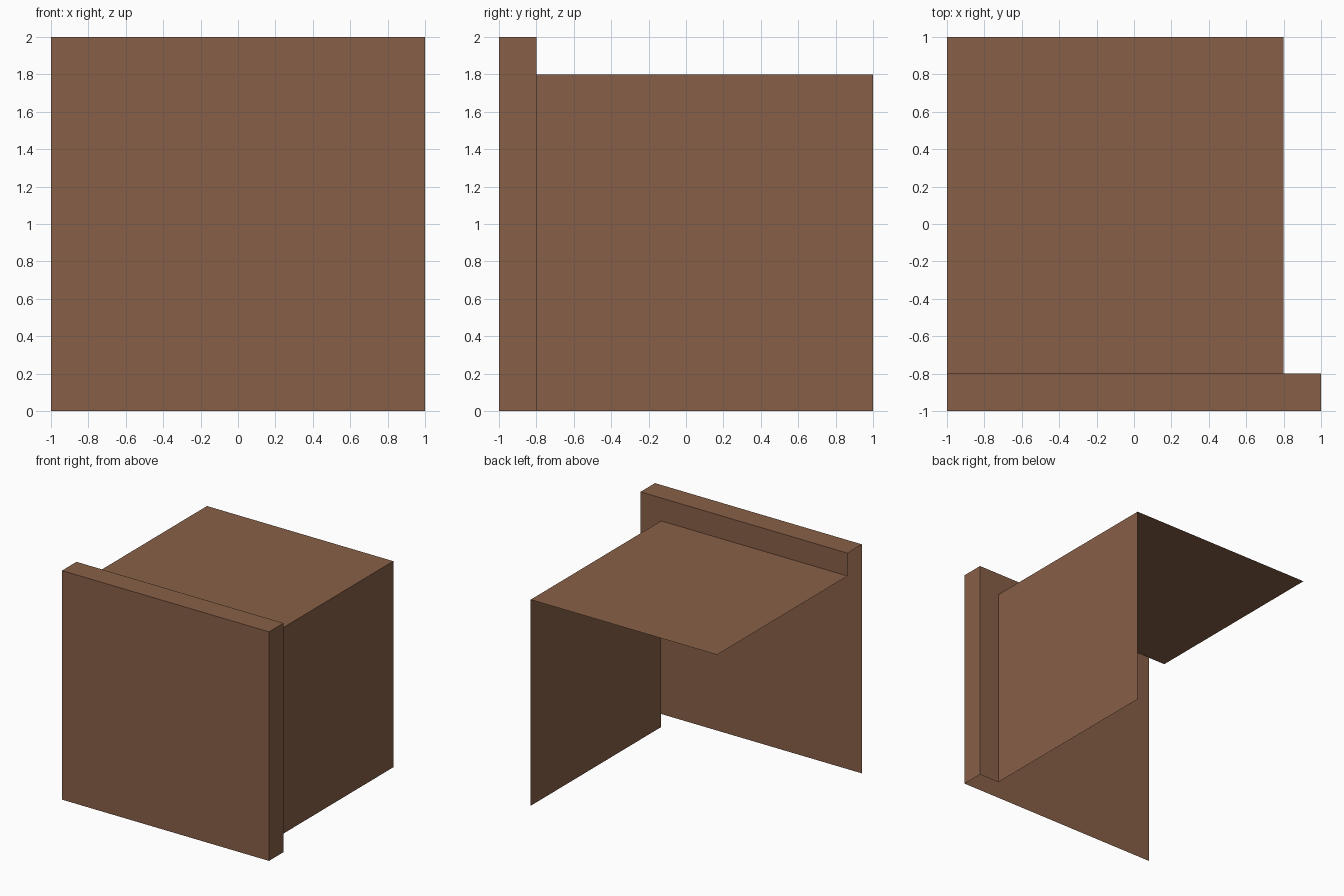
import bpy

if "Cube" in bpy.data.objects:
    bpy.data.objects.remove(bpy.data.objects["Cube"])

brown = bpy.data.materials.new("brown")
brown.diffuse_color = (0.245, 0.117, 0.065, 1)
brown.use_nodes = True
brown.node_tree.nodes["Principled BSDF"].inputs["Base Color"].default_value = brown.diffuse_color


def shell(name, verts, faces):
    """Open sheet part with outward-facing flat faces."""
    mesh = bpy.data.meshes.new(name)
    mesh.from_pydata(verts, [], faces)
    mesh.materials.append(brown)
    obj = bpy.data.objects.new(name, mesh)
    bpy.context.collection.objects.link(obj)
    return obj


T = 0.2          # panel thickness
F, B = -1, -1 + T  # front and back planes of the panel
R, H = 1 - T, 2 - T  # right and top planes of the body

# Front panel: face, top rim, right rim and the L-shaped back of the rim;
# open at the left and underneath
shell("front_panel",
      [(-1, F, 0), (1, F, 0), (1, F, 2), (-1, F, 2),
       (1, B, 0), (1, B, 2), (-1, B, 2),
       (-1, B, H), (R, B, H), (R, B, 0)],
      [(0, 1, 2, 3),
       (3, 2, 5, 6),
       (1, 4, 5, 2),
       (4, 9, 8, 7, 6, 5)])

# Body: top sheet and right wall, open at the back, left and underneath
shell("body_corner",
      [(-1, B, H), (R, B, H), (R, 1, H), (-1, 1, H), (R, B, 0), (R, 1, 0)],
      [(0, 1, 2, 3),
       (4, 5, 2, 1)])
